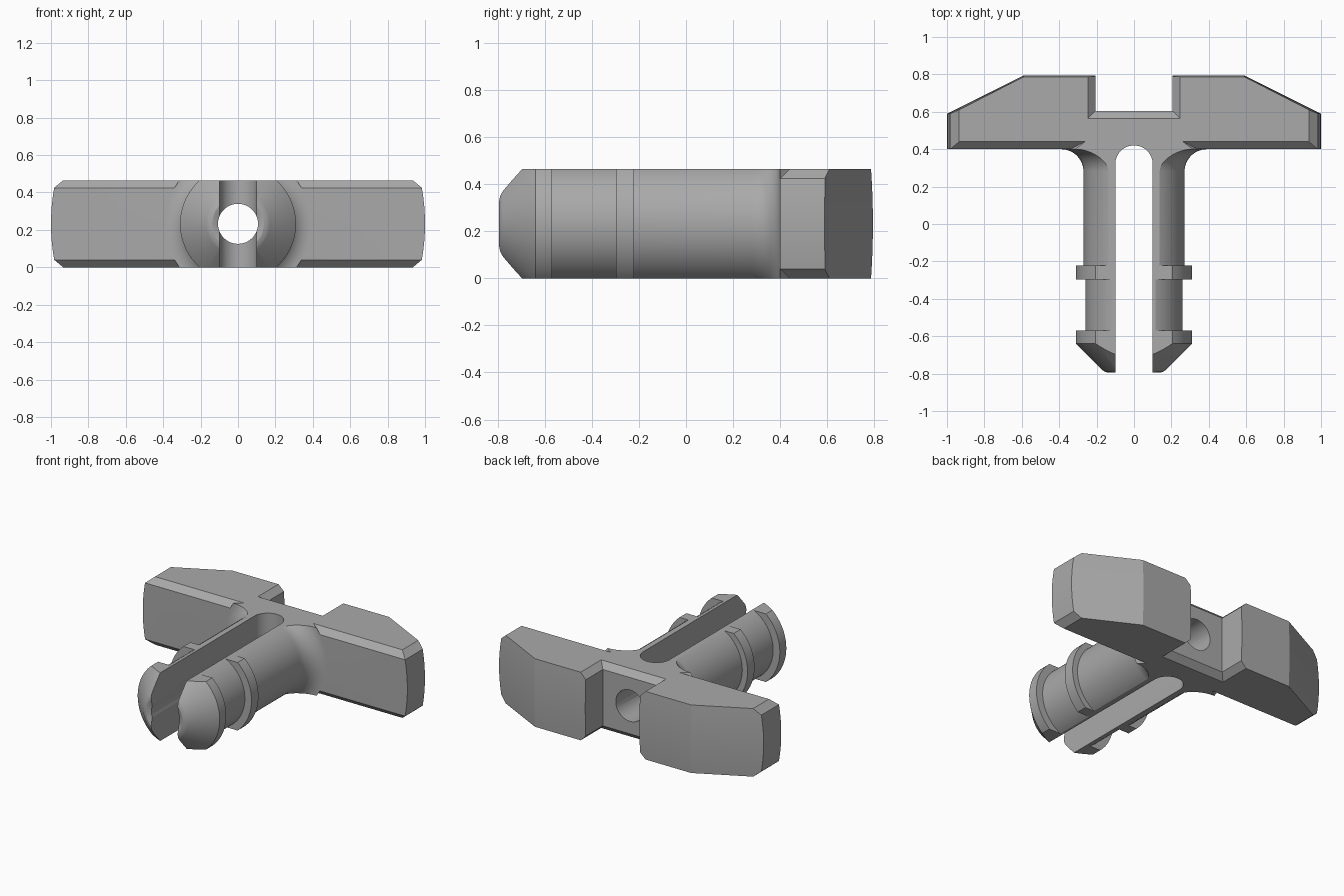
import bpy, bmesh, math
from mathutils import Matrix, Vector

cube = bpy.data.objects.get("Cube")
if cube:
    bpy.data.objects.remove(cube, do_unlink=True)

H = 0.465          # overall thickness
C = H / 2          # axis height

grey = bpy.data.materials.new("plain_grey")
grey.use_nodes = True
colour = (0.4, 0.4, 0.4, 1)
grey.diffuse_color = colour
grey.node_tree.nodes["Principled BSDF"].inputs["Base Color"].default_value = colour


def finish(name, bm):
    bmesh.ops.recalc_face_normals(bm, faces=bm.faces)
    mesh = bpy.data.meshes.new(name)
    bm.to_mesh(mesh)
    bm.free()
    mesh.materials.append(grey)
    obj = bpy.data.objects.new(name, mesh)
    bpy.context.collection.objects.link(obj)
    return obj


def loft(name, rings):
    """Skin a stack of equal-length closed rings and cap both ends."""
    bm = bmesh.new()
    loops = [[bm.verts.new(p) for p in ring] for ring in rings]
    n = len(loops[0])
    for a, b in zip(loops, loops[1:]):
        for i in range(n):
            j = (i + 1) % n
            bm.faces.new((a[i], a[j], b[j], b[i]))
    bm.faces.new(loops[0])
    bm.faces.new(loops[-1])
    return finish(name, bm)


def lathe(name, profile, steps=96):
    """Turn (radius, y) points about the long axis."""
    turns = [2 * math.pi * i / steps for i in range(steps)]
    return loft(name, [[(r * math.cos(t), y, C + r * math.sin(t)) for t in turns]
                       for r, y in profile])


def combine(obj, tool, operation):
    mod = obj.modifiers.new(operation.lower(), "BOOLEAN")
    mod.operation = operation
    mod.solver = "EXACT"
    mod.object = tool
    bpy.context.view_layer.objects.active = obj
    bpy.ops.object.modifier_apply(modifier=mod.name)
    bpy.data.objects.remove(tool, do_unlink=True)


def head_ring(z):
    """Outline of the crossbar at one height: chamfered rims, bulged ends."""
    off = abs(z - C) / C
    rim = max(0, 0.04 - min(z, H - z))
    end = 1 - 0.025 * off ** 2 - rim
    front = 0.4 + rim
    back = 0.795 - 0.008 * off ** 2
    slope = 0.59 + (1 - end) * 0.5 - 0.012 * off ** 2
    notch, floor = 0.205 + rim, 0.605 - rim
    half = [(end, front), (end, slope), (0.59, back), (notch, back), (notch, floor)]
    return [(x, y, z) for x, y in half] + [(-x, y, z) for x, y in reversed(half)]


# Crossbar with its rear notch
heights = [0, 0.04, 0.09, 0.14, 0.19, C]
heights += [H - z for z in reversed(heights[:-1])]
clip = loft("crossbar_clip", [head_ring(z) for z in heights])

# Turned shaft: rounded tip, cone, two collars, flared root
profile = [(0.06, -0.775), (0.1, -0.778), (0.12, -0.79), (0.138, -0.795),
           (0.155, -0.79), (0.17, -0.78), (0.31, -0.64), (0.31, -0.57),
           (0.26, -0.57), (0.26, -0.297), (0.31, -0.297), (0.31, -0.222),
           (0.27, -0.222)]
for i in range(13):
    a = math.pi / 2 * i / 12
    profile.append((0.39 - 0.12 * math.cos(a), 0.28 + 0.12 * math.sin(a)))
profile += [(0.35, 0.44), (0.2, 0.46)]
shaft = lathe("shaft", profile)

# Flats above and below the shaft
bm = bmesh.new()
bmesh.ops.create_cube(bm, size=1, matrix=Matrix.Translation((0, 0, C))
                      @ Matrix.Diagonal((3, 3, H, 1)))
combine(shaft, finish("slab", bm), "INTERSECT")
combine(clip, shaft, "UNION")

# Round-ended slot between the prongs
arc = [(0.1 * math.cos(math.pi * i / 24), 0.32 + 0.1 * math.sin(math.pi * i / 24))
       for i in range(25)]
outline = [(-0.1, -1), (0.1, -1)] + arc
combine(clip, loft("slot", [[(x, y, z) for x, y in outline] for z in (-0.2, 0.7)]),
        "DIFFERENCE")

# Bore along the axis
combine(clip, lathe("bore", [(0.107, -1), (0.107, 1)], 64), "DIFFERENCE")

# Clean up and shade
bm = bmesh.new()
bm.from_mesh(clip.data)
bmesh.ops.remove_doubles(bm, verts=bm.verts, dist=0.0002)
bm.to_mesh(clip.data)
bm.free()
bpy.ops.object.select_all(action="DESELECT")
clip.select_set(True)
bpy.context.view_layer.objects.active = clip
bpy.ops.object.shade_smooth_by_angle(angle=math.radians(25))
